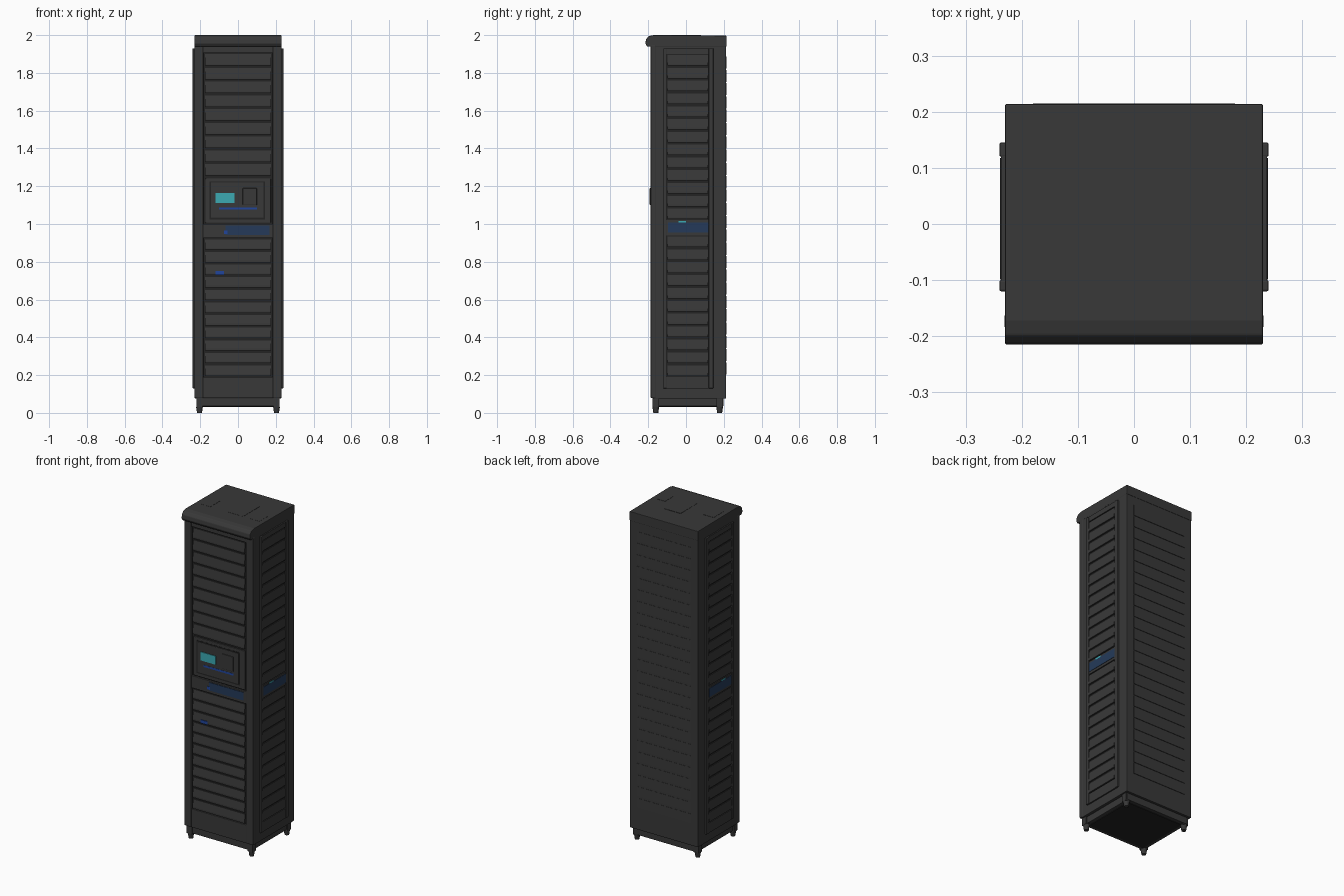
import bpy, bmesh
from mathutils import Vector, Matrix

if "Cube" in bpy.data.objects:
    bpy.data.objects.remove(bpy.data.objects["Cube"], do_unlink=True)


def material(name, rgb):
    m = bpy.data.materials.new(name)
    m.use_nodes = True
    m.diffuse_color = (*rgb, 1)
    m.node_tree.nodes["Principled BSDF"].inputs["Base Color"].default_value = (*rgb, 1)
    return m


CASE = material("charcoal case", (0.04, 0.04, 0.04))
DARK = material("dark gap", (0.017, 0.017, 0.017))
NAVY = material("navy strip", (0.018, 0.042, 0.1))
BLUE = material("blue light", (0.015, 0.06, 0.33))
CYAN = material("cyan screen", (0.045, 0.4, 0.45))

# Each wall maps (across, height, outward) to model space
WALLS = {
    "front": lambda u, z, d: (u, -d, z),
    "back": lambda u, z, d: (-u, d, z),
    "right": lambda u, z, d: (d, u, z),
    "left": lambda u, z, d: (-d, u, z),
}


def finish(name, bm, mat, bevel=0.0):
    bmesh.ops.recalc_face_normals(bm, faces=bm.faces)
    me = bpy.data.meshes.new(name)
    bm.to_mesh(me)
    bm.free()
    me.materials.append(mat)
    ob = bpy.data.objects.new(name, me)
    bpy.context.collection.objects.link(ob)
    if bevel:
        mod = ob.modifiers.new("soft edges", "BEVEL")
        mod.width, mod.segments = bevel, 2
    return ob


def add_box(bm, lo, hi):
    lo, hi = Vector(lo), Vector(hi)
    m = Matrix.Translation((lo + hi) / 2) @ Matrix.Diagonal((*(hi - lo), 1))
    bmesh.ops.create_cube(bm, size=1, matrix=m)


def box(name, lo, hi, mat=CASE, bevel=0.0):
    bm = bmesh.new()
    add_box(bm, lo, hi)
    return finish(name, bm, mat, bevel)


def wall_box(name, wall, u, z, d, mat=CASE, bevel=0.0):
    a = WALLS[wall](u[0], z[0], d[0])
    b = WALLS[wall](u[1], z[1], d[1])
    lo = [min(p) for p in zip(a, b)]
    hi = [max(p) for p in zip(a, b)]
    return box(name, lo, hi, mat, bevel)


def prism(bm, rings):
    # Closes two matching rings of points into a solid
    a, b = [[bm.verts.new(p) for p in ring] for ring in rings]
    bm.faces.new(a)
    bm.faces.new(b[::-1])
    for i in range(len(a)):
        j = (i + 1) % len(a)
        bm.faces.new((a[i], b[i], b[j], a[j]))


def slats(name, wall, u, z, count, base, depth, gap=0.012):
    # Row of sloping slats, thicker toward the bottom
    bm = bmesh.new()
    pitch = (z[1] - z[0]) / count
    for i in range(count):
        low = z[0] + i * pitch + gap / 2
        top = low + pitch - gap
        section = [(low, 0), (low, depth), (low + 0.01, depth), (top, depth * 0.55), (top, 0)]
        prism(bm, [[WALLS[wall](w, h, base + d) for h, d in section] for w in u])
    return finish(name, bm, CASE)


# Cabinet body and front frame
box("cabinet_body", (-0.229, -0.172, 0.075), (0.229, 0.212, 1.985), CASE, 0.004)
for side, s in (("left", 1), ("right", -1)):
    wall_box(side + "_front_stile", "front", sorted((s * 0.183, s * 0.231)),
             (0.078, 1.95), (0.16, 0.187), CASE, 0.005)
for name, z in (("bottom_rail", (0.078, 0.19)), ("middle_rail", (0.925, 1.0)), ("top_rail", (1.905, 1.95))):
    wall_box("front_" + name, "front", (-0.186, 0.186), z, (0.16, 0.185), CASE, 0.003)

# Rounded cap with a front lip
bm = bmesh.new()
cap = [(0.214, 1.94), (0.214, 1.997), (-0.172, 2.0), (-0.198, 1.994),
       (-0.212, 1.978), (-0.215, 1.955), (-0.206, 1.94)]
prism(bm, [[(x, y, z) for y, z in cap] for x in (-0.23, 0.23)])
finish("top_cap", bm, CASE, 0.003)

# Faint plates on the roof
for i, (x, y) in enumerate((((-0.2, -0.13), (-0.08, 0.02)), ((-0.02, 0.09), (-0.08, 0.08)),
                            ((0.14, 0.2), (-0.08, 0.0)))):
    box("roof_plate_%d" % (i + 1), (x[0], y[0], 1.99), (x[1], y[1], 2.0), CASE)

# Front slats over a dark backing
wall_box("front_backing", "front", (-0.184, 0.184), (0.18, 1.91), (0.168, 0.174), DARK)
slats("front_lower_slats", "front", (-0.176, 0.174), (0.19, 0.925), 11, 0.172, 0.014)
slats("front_upper_slats", "front", (-0.176, 0.174), (1.25, 1.905), 9, 0.172, 0.014)

# Control panel with screen, keypad and lights
wall_box("control_surround", "front", (-0.172, 0.174), (1.005, 1.242), (0.168, 0.183), CASE, 0.004)
wall_box("control_recess", "front", (-0.15, 0.142), (1.025, 1.225), (0.18, 0.184), DARK)
wall_box("control_plate", "front", (-0.144, 0.136), (1.032, 1.219), (0.18, 0.187), CASE, 0.002)
wall_box("screen", "front", (-0.118, -0.018), (1.112, 1.164), (0.182, 0.191), CYAN)
wall_box("keypad", "front", (0.025, 0.1), (1.1, 1.19), (0.18, 0.192), CASE, 0.003)
wall_box("control_light_bar", "front", (-0.1, 0.1), (1.076, 1.088), (0.183, 0.188), BLUE)
wall_box("front_strip", "front", (-0.065, 0.168), (0.943, 0.992), (0.18, 0.188), NAVY)
wall_box("strip_light", "front", (-0.075, -0.055), (0.948, 0.965), (0.18, 0.189), BLUE)
wall_box("lower_light", "front", (-0.12, -0.075), (0.73, 0.75), (0.18, 0.188), BLUE)

# Side panels, alike on both sides
for side in ("left", "right"):
    wall_box(side + "_panel_backing", side, (-0.105, 0.125), (0.18, 1.91), (0.225, 0.2305), DARK)
    for name, u in (("front_post", (-0.12, -0.1)), ("rear_post", (0.12, 0.145))):
        wall_box(side + "_panel_" + name, side, u, (0.13, 1.93), (0.22, 0.24), CASE, 0.003)
    for name, z in (("bottom_rail", (0.13, 0.19)), ("middle_rail", (0.94, 1.02)), ("top_rail", (1.9, 1.93))):
        wall_box(side + "_panel_" + name, side, (-0.102, 0.122), z, (0.22, 0.237), CASE)
    slats(side + "_lower_slats", side, (-0.099, 0.117), (0.19, 0.94), 11, 0.229, 0.01)
    slats(side + "_upper_slats", side, (-0.099, 0.117), (1.02, 1.9), 13, 0.229, 0.01)
    wall_box(side + "_strip", side, (-0.095, 0.118), (0.955, 1.008), (0.232, 0.239), NAVY)
    wall_box(side + "_strip_light", side, (-0.04, 0.0), (1.006, 1.015), (0.232, 0.239), CYAN)

# Back slats
slats("back_slats", "back", (-0.18, 0.18), (0.2, 1.89), 24, 0.211, 0.004, 0.006)

# Plinth and underside
box("plinth", (-0.212, -0.172, 0.034), (0.212, 0.198, 0.08), CASE, 0.004)
box("underside_plate", (-0.19, -0.15, 0.031), (0.19, 0.176, 0.036), DARK)

# Caster feet at the four corners
for fy, y in (("front", -0.16), ("rear", 0.178)):
    for fx, x in (("left", 0.204), ("right", -0.204)):
        bm = bmesh.new()
        add_box(bm, (x - 0.017, y - 0.017, 0.03), (x + 0.017, y + 0.017, 0.078))
        bmesh.ops.create_cone(bm, cap_ends=True, segments=16, radius1=0.013, radius2=0.018,
                              depth=0.032, matrix=Matrix.Translation((x, y, 0.016)))
        finish("%s_%s_foot" % (fy, fx), bm, CASE)
